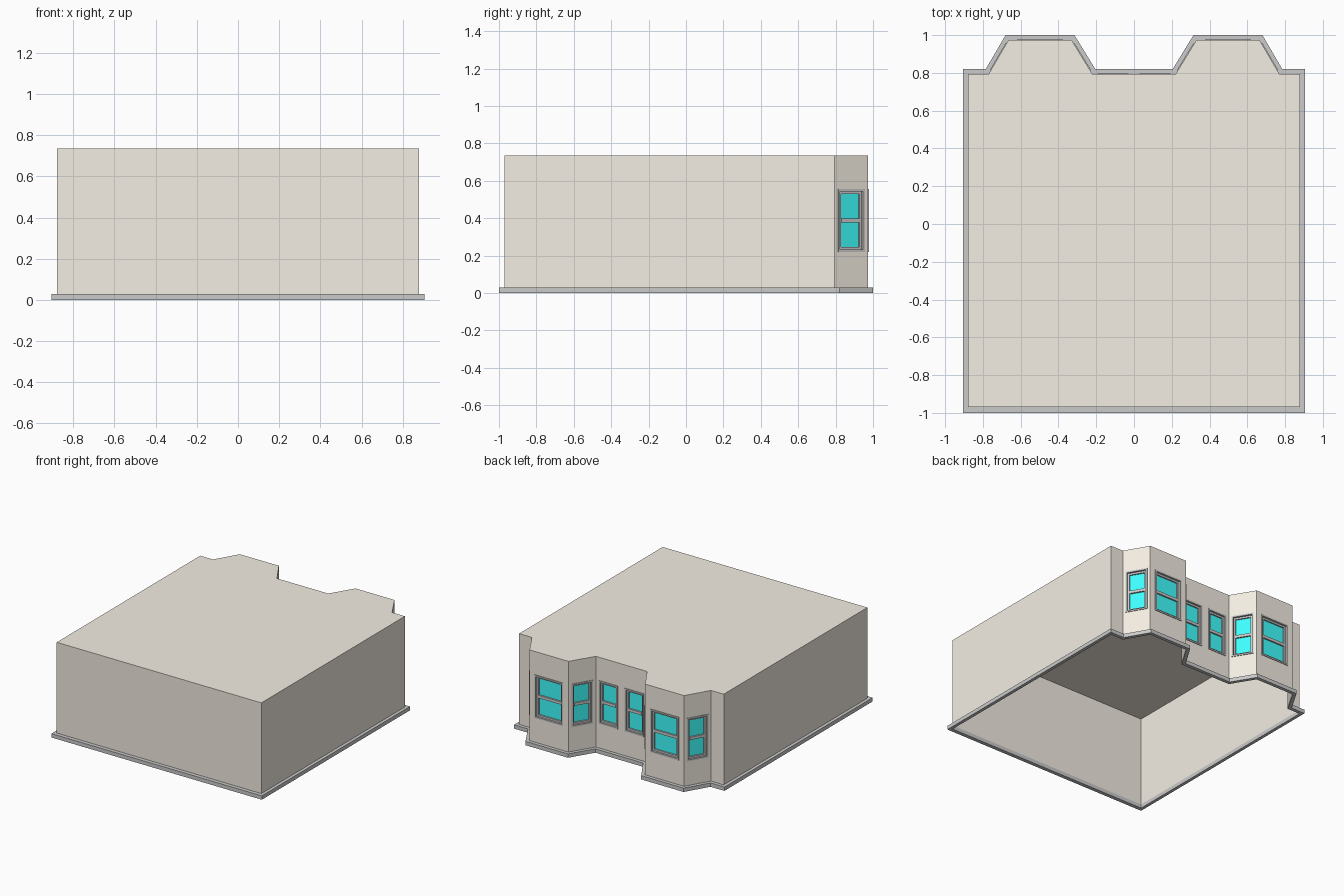
import bpy, bmesh, math
from mathutils import Vector

if "Cube" in bpy.data.objects:
    bpy.data.objects.remove(bpy.data.objects["Cube"])

BASE_Z, ROOF_Z = 0.03, 0.735
SILL_Z, HEAD_Z = 0.22, 0.555


def material(name, color):
    m = bpy.data.materials.new(name)
    m.diffuse_color = color
    m.use_nodes = True
    m.node_tree.nodes["Principled BSDF"].inputs["Base Color"].default_value = m.diffuse_color
    return m


TAN = material("tan_wall", (0.91, 0.86, 0.77, 1))
CYAN = material("cyan_glass", (0.05, 1.0, 1.0, 1))


def finish(name, bm, mat=None):
    bmesh.ops.remove_doubles(bm, verts=bm.verts, dist=1e-5)
    mesh = bpy.data.meshes.new(name)
    bm.to_mesh(mesh)
    bm.free()
    if mat:
        mesh.materials.append(mat)
    obj = bpy.data.objects.new(name, mesh)
    bpy.context.collection.objects.link(obj)
    return obj


def mirrored(half):
    return [Vector(p) for p in half] + [Vector((-x, y)) for x, y in reversed(half)]


def quad(bm, *pts):
    bm.faces.new([bm.verts.new(p) for p in pts])


def box(bm, x0, x1, y0, y1, z0, z1):
    vs = bmesh.ops.create_cube(bm, size=1)["verts"]
    for v in vs:
        v.co = ((x0 + x1) / 2 + v.co.x * (x1 - x0),
                (y0 + y1) / 2 + v.co.y * (y1 - y0),
                (z0 + z1) / 2 + v.co.z * (z1 - z0))


def border(bm, w, t, y0, y1, z0, z1):
    """Rectangular frame of outer width w and member thickness t."""
    h = w / 2
    box(bm, -h, -h + t, y0, y1, z0, z1)
    box(bm, h - t, h, y0, y1, z0, z1)
    box(bm, -h + t, h - t, y0, y1, z0, z0 + t)
    box(bm, -h + t, h - t, y0, y1, z1 - t, z1)


# Footprints, counter-clockwise, right half mirrored to the left
wall_pts = mirrored([(0.88, -0.97), (0.88, 0.793), (0.77, 0.793),
                     (0.665, 0.973), (0.33, 0.973), (0.22, 0.793)])
base_pts = mirrored([(0.905, -1.0), (0.905, 0.82), (0.785, 0.82),
                     (0.68, 1.0), (0.315, 1.0), (0.205, 0.82)])
n = len(wall_pts)

# Windows per wall segment: (offset from segment centre, width)
SMALL, LARGE = 0.165, 0.245
windows = {2: [(0, SMALL)], 3: [(0, LARGE)], 4: [(0, SMALL)],
           5: [(-0.112, SMALL), (0.112, SMALL)],
           6: [(0, SMALL)], 7: [(0, LARGE)], 8: [(0, SMALL)]}


def add_window(pos, angle, w):
    # Local x runs along the wall, local y points indoors
    frame = bmesh.new()
    border(frame, w, 0.012, -0.005, 0.025, SILL_Z, HEAD_Z)
    border(frame, w - 0.024, 0.014, 0.01, 0.025, SILL_Z + 0.012, HEAD_Z - 0.012)
    mid = (SILL_Z + HEAD_Z) / 2
    box(frame, -w / 2 + 0.026, w / 2 - 0.026, 0.008, 0.025, mid - 0.011, mid + 0.011)
    pane = bmesh.new()
    h = w / 2 - 0.02
    quad(pane, (-h, 0.02, SILL_Z + 0.02), (h, 0.02, SILL_Z + 0.02),
         (h, 0.02, HEAD_Z - 0.02), (-h, 0.02, HEAD_Z - 0.02))
    for obj in (finish("window_frame", frame), finish("window_glass", pane, CYAN)):
        obj.location = (pos.x, pos.y, 0)
        obj.rotation_euler.z = angle


# Wall shell with window openings, flat roof, open underneath
walls = bmesh.new()
for i in range(n):
    p, q = wall_pts[i], wall_pts[(i + 1) % n]
    d = q - p
    length = d.length
    u = d / length

    def panel(s0, s1, z0, z1):
        a, b = p + u * s0, p + u * s1
        quad(walls, (a.x, a.y, z0), (b.x, b.y, z0), (b.x, b.y, z1), (a.x, a.y, z1))

    start = 0.0
    for off, w in windows.get(i, []):
        s = length / 2 + off
        s0, s1 = s - w / 2 + 0.005, s + w / 2 - 0.005
        panel(start, s0, BASE_Z, ROOF_Z)
        panel(s0, s1, BASE_Z, SILL_Z + 0.005)
        panel(s0, s1, HEAD_Z - 0.005, ROOF_Z)
        start = s1
        add_window(p + u * s, math.atan2(d.y, d.x), w)
    panel(start, length, BASE_Z, ROOF_Z)
quad(walls, *[(v.x, v.y, ROOF_Z) for v in wall_pts])
finish("walls_and_roof", walls, TAN)

# Plinth ring around the foot of the walls
plinth = bmesh.new()
for i in range(n):
    j = (i + 1) % n
    a, b, c, d = base_pts[i], base_pts[j], wall_pts[j], wall_pts[i]
    quad(plinth, (*a, 0), (*b, 0), (*b, BASE_Z), (*a, BASE_Z))
    quad(plinth, (*a, BASE_Z), (*b, BASE_Z), (*c, BASE_Z), (*d, BASE_Z))
    quad(plinth, (*c, 0), (*d, 0), (*d, BASE_Z), (*c, BASE_Z))
    quad(plinth, (*b, 0), (*a, 0), (*d, 0), (*c, 0))
finish("plinth", plinth)
